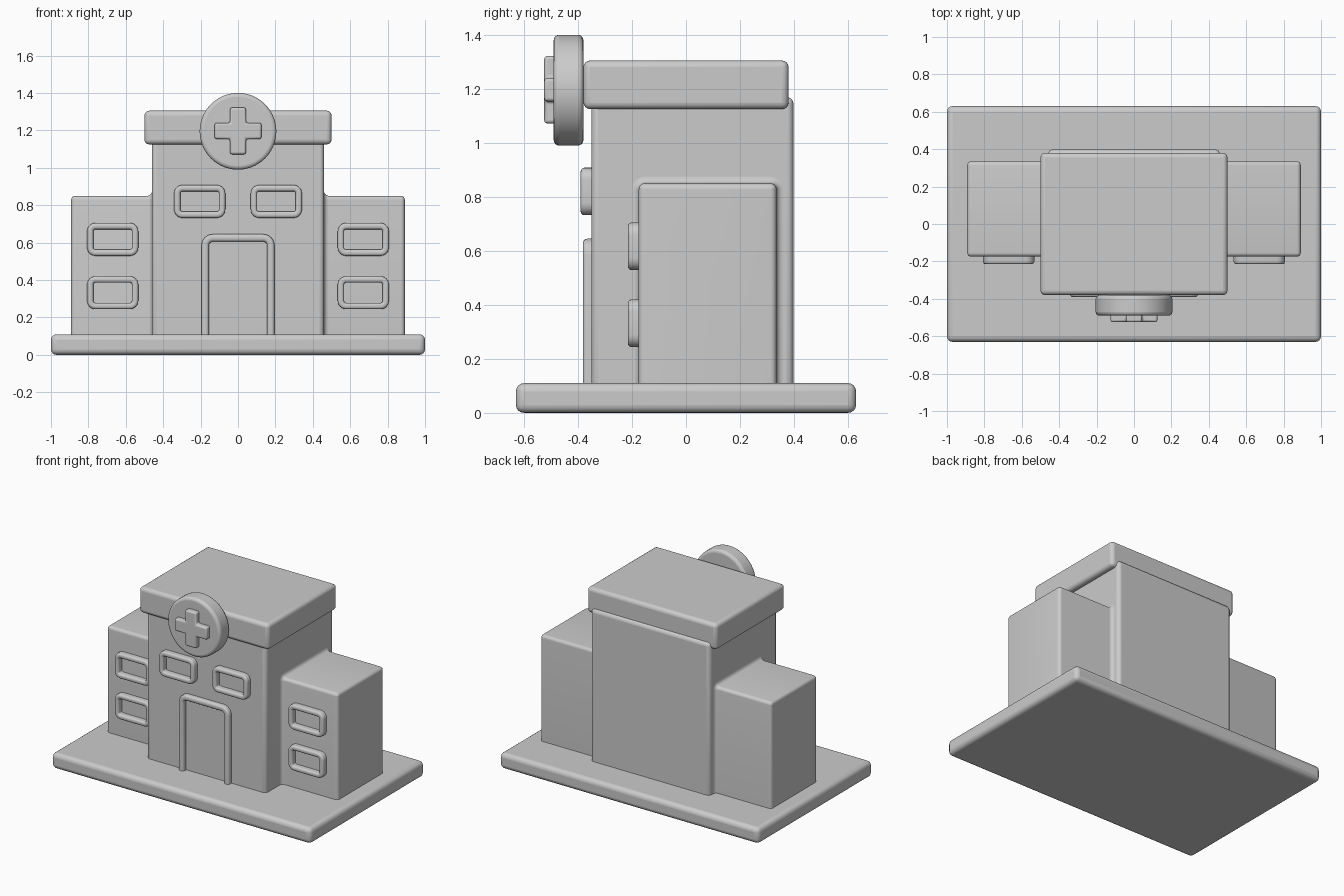
import bpy, bmesh, math

if "Cube" in bpy.data.objects:
    bpy.data.objects.remove(bpy.data.objects["Cube"])

grey = bpy.data.materials.new("plain grey")
grey.diffuse_color = (0.6, 0.6, 0.6, 1)
grey.use_nodes = True
grey.node_tree.nodes["Principled BSDF"].inputs["Base Color"].default_value = grey.diffuse_color


def finish(name, bm, bevel=0.0):
    bmesh.ops.recalc_face_normals(bm, faces=bm.faces[:])
    me = bpy.data.meshes.new(name)
    bm.to_mesh(me)
    bm.free()
    me.materials.append(grey)
    ob = bpy.data.objects.new(name, me)
    bpy.context.collection.objects.link(ob)
    if bevel:
        m = ob.modifiers.new("rounded edges", 'BEVEL')
        m.width, m.segments, m.limit_method = bevel, 4, 'ANGLE'
        m.angle_limit = math.radians(40)
    bpy.ops.object.select_all(action='DESELECT')
    ob.select_set(True)
    bpy.context.view_layer.objects.active = ob
    bpy.ops.object.shade_smooth_by_angle(angle=math.radians(35))
    return ob


def box(name, lo, hi, bevel):
    bm = bmesh.new()
    bmesh.ops.create_cube(bm, size=1)
    for v in bm.verts:
        v.co = [lo[i] + (v.co[i] + 0.5) * (hi[i] - lo[i]) for i in range(3)]
    return finish(name, bm, bevel)


def extrude_outline(name, pts, y0, y1, bevel):
    bm = bmesh.new()
    f = bm.faces.new([bm.verts.new((x, y0, z)) for x, z in pts])
    ext = bmesh.ops.extrude_face_region(bm, geom=[f])
    for g in ext['geom']:
        if isinstance(g, bmesh.types.BMVert):
            g.co.y = y1
    return finish(name, bm, bevel)


def outline(x0, x1, z0, z1, r, off, arch=False):
    """Rounded rectangle grown by off; an arch keeps its straight foot at z0."""
    r = max(r + off, 0.004)
    x0, x1, z1 = x0 - off, x1 + off, z1 + off
    corners = [(x0 + r, z1 - r, 180), (x1 - r, z1 - r, 90)]
    if not arch:
        z0 -= off
        corners += [(x1 - r, z0 + r, 0), (x0 + r, z0 + r, -90)]
    pts = []
    for cx, cz, a in corners:
        for k in range(7):
            t = math.radians(a - 15 * k)
            pts.append((cx + r * math.cos(t), cz + r * math.sin(t)))
    return [(x0, z0)] + pts + [(x1, z0)] if arch else pts


def loft(name, rings, wrap_points, wrap_rings):
    bm = bmesh.new()
    R = [[bm.verts.new(p) for p in ring] for ring in rings]
    n, m = len(R), len(R[0])
    for i in range(n if wrap_rings else n - 1):
        for j in range(m if wrap_points else m - 1):
            a, b, k = R[i], R[(i + 1) % n], (j + 1) % m
            bm.faces.new((a[j], a[k], b[k], b[j]))
    if not wrap_rings:
        bm.faces.new(R[0])
        bm.faces.new(R[-1])
    elif not wrap_points:
        bm.faces.new([r[0] for r in R])
        bm.faces.new([r[-1] for r in R])
    return finish(name, bm)


def frame(name, rect, r, width, wall, depth, arch=False):
    """Raised moulding with a rounded front, standing on the wall plane."""
    e = width * 0.4
    prof = [(0, -0.01)]
    for k in range(5):
        t = math.radians(22.5 * k)
        prof.append((-e + e * math.cos(t), depth - e + e * math.sin(t)))
    prof += [(-width - o, d) for o, d in reversed(prof)]
    rings = [[(x, wall - d, z) for x, z in outline(*rect, r, o, arch)]
             for o, d in prof]
    loft(name, rings, not arch, True)


# Slab, central block and flat roof
box("base_slab", (-1, -0.63, 0), (1, 0.63, 0.11), 0.03)
box("main_block", (-0.46, -0.35, 0.07), (0.46, 0.398, 1.17), 0.025)
box("roof_slab", (-0.5, -0.38, 1.125), (0.5, 0.38, 1.305), 0.025)

# Side wings: rounded outer edge, flared fillet where they meet the main block
stations = [(0.44, 0.025)]
for k in range(6):
    t = math.radians(18 * k)
    stations.append((0.485 - 0.025 * math.cos(t), 0.025 - 0.025 * math.sin(t)))
for k in range(6):
    t = math.radians(18 * k)
    stations.append((0.87 + 0.022 * math.sin(t), -0.022 + 0.022 * math.cos(t)))
for s, side in ((-1, "left"), (1, "right")):
    rings = [[(s * x, y, z) for y, z in
              outline(-0.175, 0.335, 0.09, 0.85, 0.022, o, True)]
             for x, o in stations]
    loft(side + "_wing", rings, True, False)
    # Window frames
    for cx, cz, wall, name in ((0.67, 0.617, -0.175, "upper_wing_window"),
                               (0.67, 0.332, -0.175, "lower_wing_window"),
                               (0.205, 0.82, -0.35, "main_window")):
        x = s * cx
        frame(f"{side}_{name}", (x - 0.137, x + 0.137, cz - 0.088, cz + 0.088),
              0.045, 0.034, wall, 0.04)

# Door frame
frame("door_frame", (-0.195, 0.195, 0.09, 0.645), 0.06, 0.04, -0.35, 0.032, True)

# Round sign with raised cross
disc = [(0.205 * math.cos(math.tau * k / 64), 1.195 + 0.205 * math.sin(math.tau * k / 64))
        for k in range(64)]
extrude_outline("round_sign", disc, -0.49, -0.38, 0.02)
a, w = 0.125, 0.043
cross = [(-w, a), (w, a), (w, w), (a, w), (a, -w), (w, -w),
         (w, -a), (-w, -a), (-w, -w), (-a, -w), (-a, w), (-w, w)]
extrude_outline("sign_cross", [(x, z + 1.197) for x, z in cross], -0.525, -0.475, 0.012)
